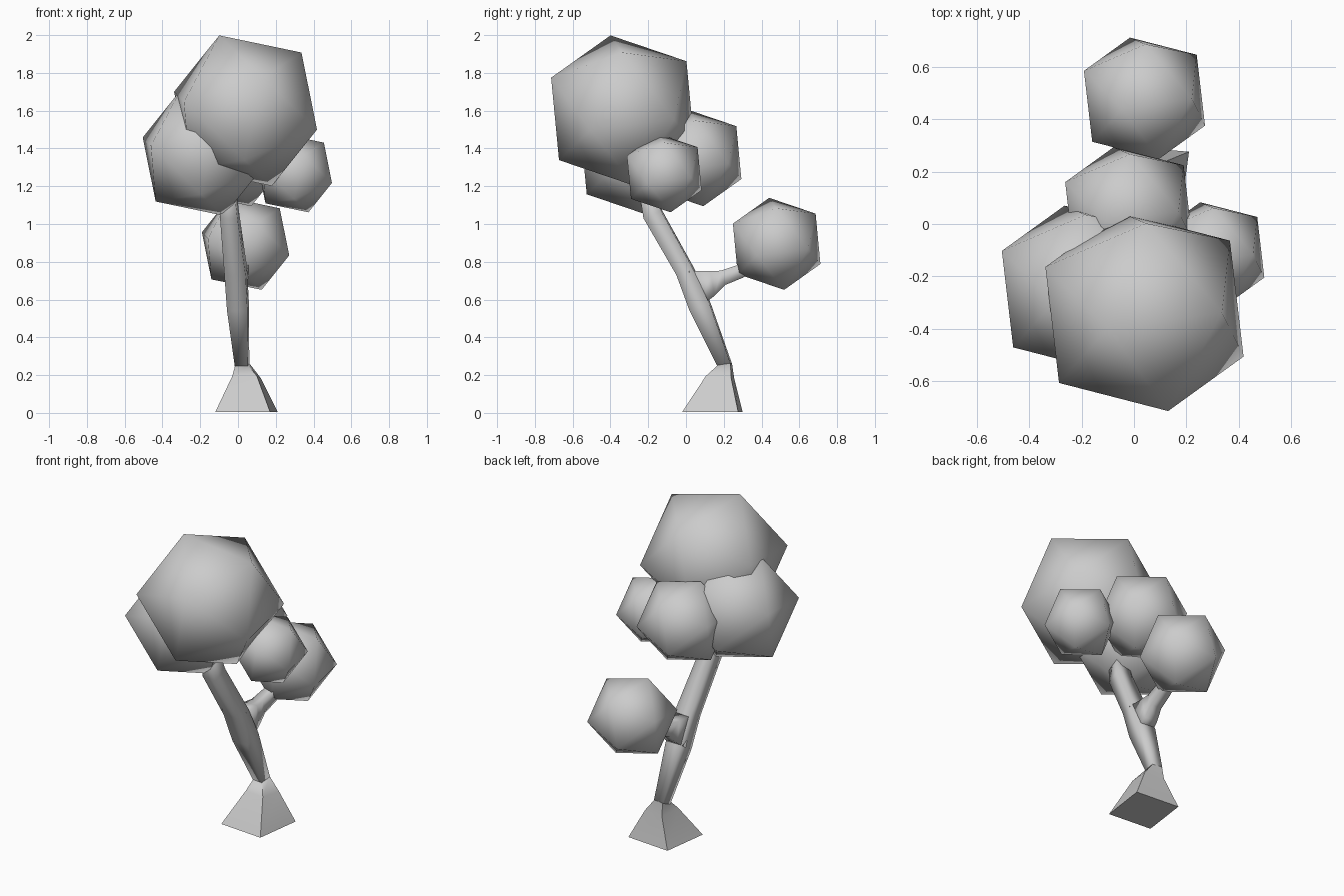
import bpy, bmesh
from mathutils import Vector, Matrix

if "Cube" in bpy.data.objects:
    bpy.data.objects.remove(bpy.data.objects["Cube"])


def finish(bm, name, angle=180):
    bmesh.ops.recalc_face_normals(bm, faces=bm.faces)
    for f in bm.faces:
        f.smooth = True
    me = bpy.data.meshes.new(name)
    bm.to_mesh(me)
    bm.free()
    ob = bpy.data.objects.new(name, me)
    bpy.context.collection.objects.link(ob)
    return ob


# shared tilt of the leaf clumps: map one icosahedron face onto three known directions
def frame(a, b):
    x = a.normalized()
    z = a.cross(b).normalized()
    return Matrix((x, z.cross(x), z)).transposed()


bm = bmesh.new()
bmesh.ops.create_icosphere(bm, subdivisions=1, radius=1)
bm.faces.ensure_lookup_table()
a, b, c = [v.co.copy() for v in bm.faces[0].verts]
bm.free()
t1, t2, t3 = Vector((-.14, -.065, .40)), Vector((.31, 0, .30)), Vector((.09, -.385, .16))
if a.cross(b).dot(c) * t1.cross(t2).dot(t3) < 0:
    a, b = b, a
TILT = (frame(t1, t2) @ frame(a, b).transposed()).to_4x4()


def clump(name, loc, r):
    bm = bmesh.new()
    bmesh.ops.create_icosphere(bm, subdivisions=1, radius=r,
                               matrix=Matrix.Translation(loc) @ TILT)
    finish(bm, name)


# foliage
clump("top_foliage", (.04, -.335, 1.60), .427)
clump("left_foliage", (-.19, -.245, 1.375), .355)
clump("back_foliage", (-.02, .05, 1.35), .274)
clump("right_foliage", (.30, -.115, 1.27), .223)
clump("low_foliage", (.04, .48, .895), .261)


# four-sided limb: each ring is centre, side vector, depth vector
def limb(name, rings):
    bm = bmesh.new()
    loops = []
    for ctr, s, d in rings:
        ctr, s, d = Vector(ctr), Vector(s), Vector(d)
        loops.append([bm.verts.new(ctr + i * s + j * d)
                      for i, j in ((-1, -1), (1, -1), (1, 1), (-1, 1))])
    for p, q in zip(loops, loops[1:]):
        for k in range(4):
            m = (k + 1) % 4
            bm.faces.new((p[k], p[m], q[m], q[k]))
    bm.faces.new(loops[0])
    bm.faces.new(loops[-1])
    return finish(bm, name)


# flared root
root = limb("root", [
    ((.045, .14, .005), (.145, -.012, 0), (.02, .148, 0)),
    ((.045, .18, .19), (.065, -.008, 0), (.01, .067, -.005)),
    ((.022, .207, .26), (.032, -.004, 0), (.004, .032, .005)),
])
bpy.context.view_layer.objects.active = root
root.select_set(True)
bpy.ops.object.shade_smooth_by_angle(angle=1.0)

# leaning trunk
limb("trunk", [
    ((.022, .207, .25), (.034, -.004, 0), (.004, .032, .012)),
    ((0, .075, .56), (.054, -.004, 0), (.004, .052, .02)),
    ((-.012, -.005, .75), (.056, -.004, 0), (.004, .042, .02)),
    ((-.045, -.175, 1.05), (.046, -.004, 0), (.004, .046, .02)),
    ((-.055, -.215, 1.22), (.035, -.004, 0), (.004, .035, .01)),
])

# side branch with a wide fork
limb("branch", [
    ((-.005, .05, .66), (.052, 0, 0), (0, -.035, .09)),
    ((0, .14, .685), (.045, 0, 0), (0, -.012, .065)),
    ((.008, .195, .715), (.038, 0, 0), (0, -.012, .038)),
    ((.02, .29, .75), (.036, 0, 0), (0, -.012, .034)),
    ((.03, .40, .82), (.03, 0, 0), (0, -.012, .03)),
])
